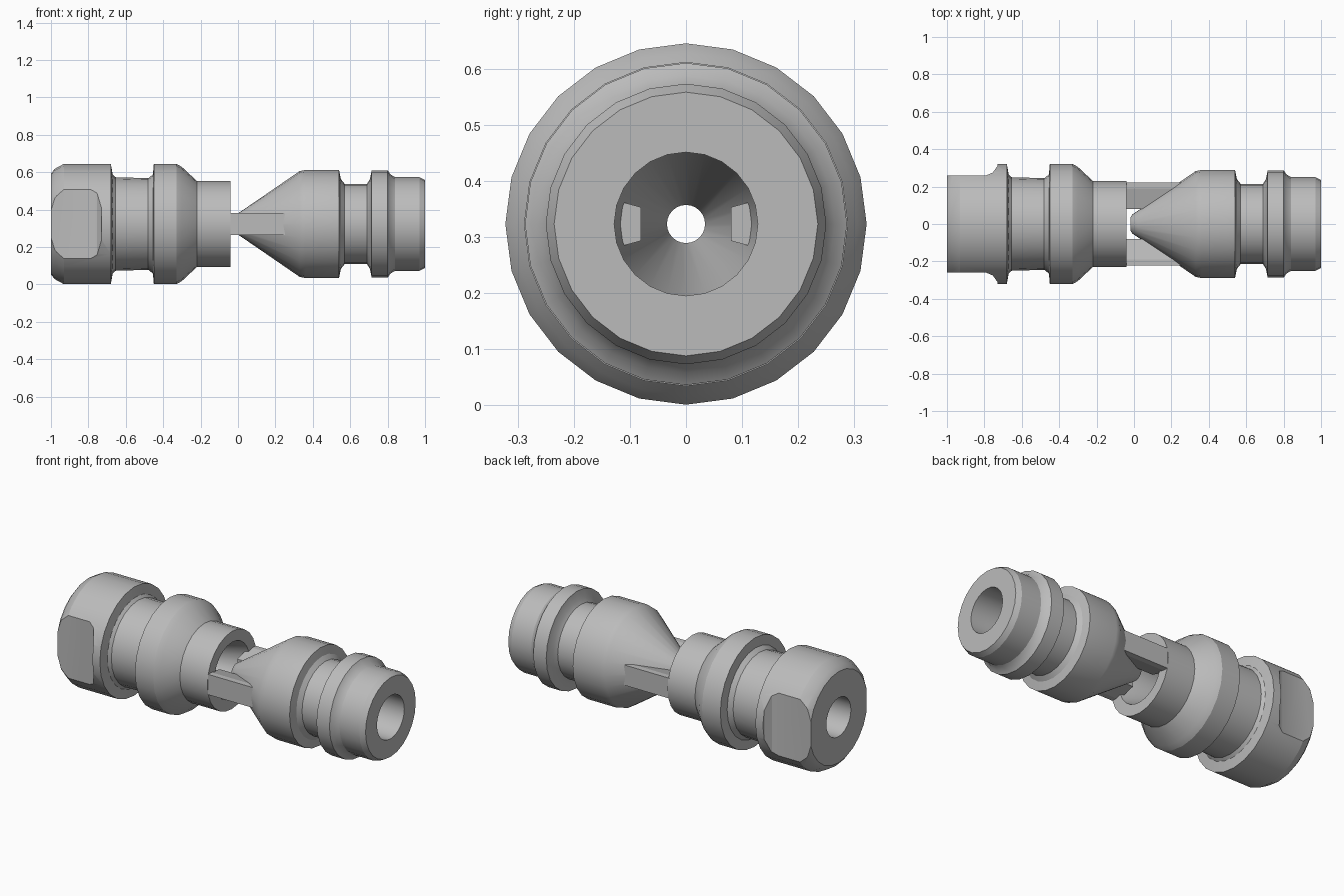
import bpy, bmesh, math

old = bpy.data.objects.get("Cube")
if old:
    bpy.data.objects.remove(old, do_unlink=True)

AXIS_Z = 0.323

steel = bpy.data.materials.new("grey_steel")
steel.use_nodes = True
GREY = (0.5, 0.5, 0.5, 1)
steel.diffuse_color = GREY
steel.node_tree.nodes["Principled BSDF"].inputs["Base Color"].default_value = GREY


def finish(name, bm):
    bmesh.ops.recalc_face_normals(bm, faces=bm.faces)
    mesh = bpy.data.meshes.new(name)
    bm.to_mesh(mesh)
    bm.free()
    mesh.materials.append(steel)
    obj = bpy.data.objects.new(name, mesh)
    bpy.context.collection.objects.link(obj)
    return obj


def smooth(obj):
    bpy.ops.object.select_all(action="DESELECT")
    obj.select_set(True)
    bpy.context.view_layer.objects.active = obj
    bpy.ops.object.shade_smooth_by_angle(angle=math.radians(25))


def lathe(name, profile, sides=24):
    """Turn a closed (x, radius) outline around the long axis."""
    bm = bmesh.new()
    rings = []
    for i in range(sides):
        a = math.tau * i / sides
        rings.append([bm.verts.new((x, r * math.sin(a), AXIS_Z + r * math.cos(a)))
                      for x, r in profile])
    n = len(profile)
    for i in range(sides):
        p, q = rings[i], rings[(i + 1) % sides]
        for j in range(n):
            k = (j + 1) % n
            bm.faces.new((p[j], p[k], q[k], q[j]))
    return finish(name, bm)


def prism(name, outline, place, low, high):
    """Extrude a 2D outline; place(u, v, w) gives the position."""
    bm = bmesh.new()
    a = [bm.verts.new(place(u, v, low)) for u, v in outline]
    b = [bm.verts.new(place(u, v, high)) for u, v in outline]
    bm.faces.new(a)
    bm.faces.new(b)
    for i in range(len(a)):
        k = (i + 1) % len(a)
        bm.faces.new((a[i], a[k], b[k], b[i]))
    return finish(name, bm)


# Sleeve body: chamfered head, groove, collar, neck and open bore
body = lathe("sleeve_body", [
    (-1, 0.27), (-0.98, 0.295), (-0.93, 0.322), (-0.68, 0.322), (-0.67, 0.265),
    (-0.655, 0.25), (-0.48, 0.245), (-0.455, 0.265), (-0.45, 0.322),
    (-0.33, 0.322), (-0.30, 0.305), (-0.22, 0.23), (-0.04, 0.23),
    (-0.04, 0.165), (-0.20, 0.12), (-1, 0.115)])

# Wrench flats on both sides of the head
for s in (1, -1):
    cutter = prism("flat_cutter",
                   [(-1.1, 0.26), (-0.79, 0.26), (-0.755, 0.275), (-0.73, 0.31),
                    (-0.725, 0.4), (-1.1, 0.4)],
                   lambda u, v, w: (u, s * v, w), -0.1, 0.8)
    mod = body.modifiers.new("wrench_flat", "BOOLEAN")
    mod.operation = "DIFFERENCE"
    mod.solver = "EXACT"
    mod.object = cutter
    bpy.context.view_layer.objects.active = body
    bpy.ops.object.modifier_apply(modifier=mod.name)
    bpy.data.objects.remove(cutter, do_unlink=True)
smooth(body)

# Hollow cone plug: rounded tip, wide shoulder, groove, ring and end collar
plug = lathe("cone_plug", [
    (-0.02, 0.034), (-0.01, 0.05), (0.02, 0.07), (0.33, 0.283), (0.36, 0.289),
    (0.54, 0.289), (0.55, 0.24), (0.57, 0.215), (0.69, 0.215), (0.705, 0.24),
    (0.715, 0.287), (0.80, 0.287), (0.815, 0.265), (0.84, 0.25), (0.97, 0.25),
    (1, 0.235), (1, 0.128), (0.28, 0.128), (0.02, 0.034)])
smooth(plug)

# Two prongs joining the sleeve to the cone
for s, side in ((1, "left"), (-1, "right")):
    prism("prong_" + side,
          [(0.08, -0.03), (0.19, -0.06), (0.222, -0.06),
           (0.222, 0.06), (0.19, 0.06), (0.08, 0.03)],
          lambda u, v, w: (w, s * u, AXIS_Z + v), -0.06, 0.25)
